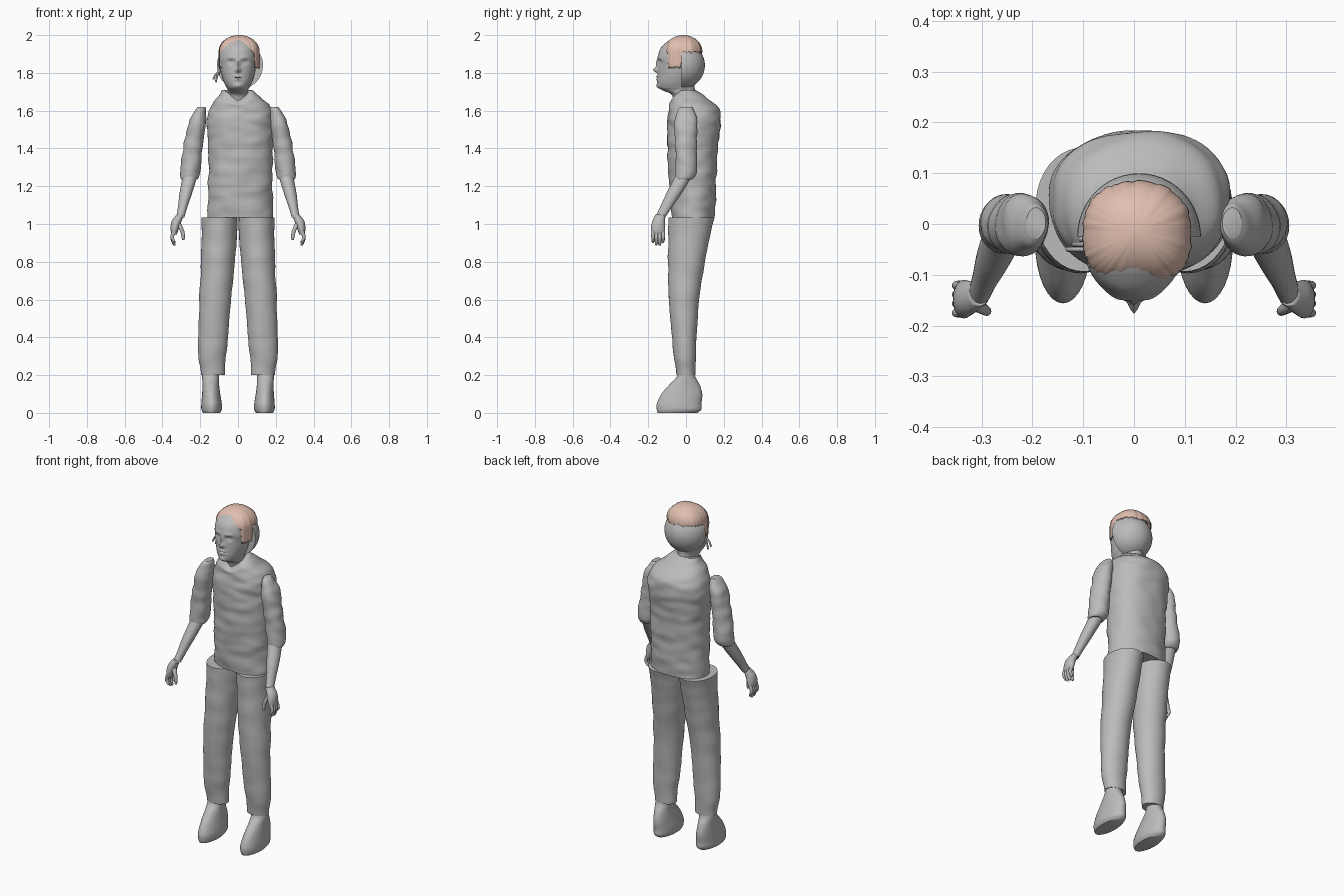
import bpy
import bmesh
import math
import random
from mathutils import Vector, noise

random.seed(4)
cube = bpy.data.objects.get("Cube")
if cube:
    bpy.data.objects.remove(cube, do_unlink=True)


def make_material(name, colour):
    mat = bpy.data.materials.new(name)
    mat.use_nodes = True
    mat.diffuse_color = colour
    mat.node_tree.nodes["Principled BSDF"].inputs["Base Color"].default_value = colour
    return mat


GREY = make_material("plain grey", (0.5, 0.5, 0.5, 1))
HAIR = make_material("pale hair", (0.75, 0.52, 0.43, 1))


def finish(name, bm, mat, angle=50):
    bmesh.ops.recalc_face_normals(bm, faces=bm.faces[:])
    mesh = bpy.data.meshes.new(name)
    bm.to_mesh(mesh)
    bm.free()
    mesh.materials.append(mat)
    obj = bpy.data.objects.new(name, mesh)
    bpy.context.collection.objects.link(obj)
    bpy.ops.object.select_all(action="DESELECT")
    obj.select_set(True)
    bpy.context.view_layer.objects.active = obj
    bpy.ops.object.shade_smooth_by_angle(angle=math.radians(angle))
    return obj


def skin(name, rows, mat, caps=True):
    """Join closed rows of points into one surface."""
    bm = bmesh.new()
    loops = [[bm.verts.new(p) for p in row] for row in rows]
    n = len(loops[0])
    for low, high in zip(loops, loops[1:]):
        for i in range(n):
            j = (i + 1) % n
            bm.faces.new((low[i], low[j], high[j], high[i]))
    if caps:
        bm.faces.new(loops[0])
        bm.faces.new(loops[-1])
    return finish(name, bm, mat)


def power(value, exponent):
    return math.copysign(abs(value) ** exponent, value)


def spline(a, b, c, d, t):
    return b + 0.5 * t * (c - a + t * (2 * a - 5 * b + 4 * c - d + t * (3 * (b - c) + d - a)))


def loft(name, keys, n=32, steps=5, square=2.0, shape=None, side=1):
    """Smooth body through level ovals given as (x, y, z, rx, ry)."""
    padded = [keys[0]] + list(keys) + [keys[-1]]
    ovals = []
    for k in range(len(keys) - 1):
        for s in range(steps):
            ovals.append([spline(*q, s / steps) for q in zip(*padded[k:k + 4])])
    ovals.append(keys[-1])
    rows = []
    for x, y, z, rx, ry in ovals:
        row = []
        for i in range(n):
            a = math.tau * i / n
            c, s = power(math.cos(a), 2 / square), power(math.sin(a), 2 / square)
            p = Vector((x + rx * c, y + ry * s, z))
            if shape:
                shape(p, Vector((c, s, 0)))
            p.x *= side
            row.append(p)
        rows.append(row)
    return skin(name, rows, GREY)


def folds(amount, across, along):
    def shape(p, out):
        p += out * amount * noise.noise(Vector((p.x * across, p.y * across, p.z * along)))
    return shape


# Shirt body with soft folds and a scooped collar
def shirt_shape(p, out):
    folds(0.008, 10, 24)(p, out)
    if p.y < 0 and p.z > 1.62:
        p.z -= 0.6 * (p.z - 1.62) * max(0, 1 - abs(p.x) / 0.075)


loft("shirt_body", [
    (0.013, 0.038, 1.035, 0.172, 0.112), (0.013, 0.036, 1.2, 0.17, 0.124),
    (0.013, 0.035, 1.4, 0.17, 0.134), (0.013, 0.043, 1.55, 0.18, 0.141),
    (0.013, 0.038, 1.62, 0.158, 0.127), (0.005, 0.013, 1.67, 0.115, 0.093),
    (-0.003, -0.005, 1.71, 0.08, 0.055)], n=72, steps=10, square=2.2, shape=shirt_shape)

# Head with neck; the face is pushed in and out around (x, z) spots
FACE = [  # x, z, push, width, height
    (0, 1.815, 0.026, 0.012, 0.012), (0, 1.845, 0.012, 0.009, 0.022),
    (0.036, 1.857, -0.013, 0.017, 0.011), (0.036, 1.855, 0.007, 0.009, 0.005),
    (0.036, 1.882, 0.005, 0.022, 0.007), (0, 1.78, 0.008, 0.02, 0.006),
    (0, 1.773, -0.006, 0.022, 0.003), (0, 1.766, 0.007, 0.017, 0.006),
    (0, 1.73, 0.007, 0.02, 0.012)]


def face_shape(p, out):
    if out.y < -0.2:
        p.y -= sum(push * math.exp(-((abs(p.x) - x) / w) ** 2 - ((p.z - z) / h) ** 2)
                   for x, z, push, w, h in FACE)


loft("head", [
    (0, -0.01, 1.6, 0.055, 0.05), (0, -0.015, 1.68, 0.056, 0.058),
    (0, -0.035, 1.705, 0.053, 0.083), (0, -0.05, 1.722, 0.06, 0.096),
    (0, -0.052, 1.75, 0.074, 0.1), (0, -0.046, 1.79, 0.087, 0.104),
    (0, -0.039, 1.84, 0.096, 0.109), (0, -0.04, 1.88, 0.099, 0.11),
    (0, -0.033, 1.93, 0.093, 0.102), (0, -0.02, 1.967, 0.072, 0.077),
    (0, -0.015, 1.985, 0.04, 0.045)], n=96, steps=8, shape=face_shape)

# Rounded back of the skull, cut flat in front
bm = bmesh.new()
bmesh.ops.create_uvsphere(bm, u_segments=48, v_segments=24, radius=1)
cut = bmesh.ops.bisect_plane(bm, geom=bm.verts[:] + bm.edges[:] + bm.faces[:], dist=0.001,
                             plane_co=(0, 0, 0), plane_no=(0, 1, 0), clear_inner=True)
bmesh.ops.holes_fill(bm, edges=[e for e in bm.edges if e.is_boundary], sides=0)
for v in bm.verts:
    v.co = Vector((0.01 + 0.122 * v.co.x, -0.025 + 0.125 * v.co.y, 1.84 + 0.125 * v.co.z))
finish("skull_back", bm, GREY)

# Hair cap: a ridged dome with sideburns hanging over the temples
COLUMNS = 96
ridge = [random.uniform(-0.002, 0.002) for _ in range(COLUMNS)]
fringe = [random.uniform(0, 0.012) for _ in range(COLUMNS)]


def hair_point(i, level, drop):
    a = math.tau * i / COLUMNS
    square = 2.8 if math.sin(a) < 0 else 2.2
    c, s = power(math.cos(a), 2 / square), power(math.sin(a), 2 / square)
    r = math.cos(level)
    y = -0.015 + (0.1 + ridge[i]) * s * r
    depth = fringe[i] + (0.08 if -0.095 < y < -0.022 else 0)
    return Vector((0.006 + (0.108 + ridge[i]) * c * r, y,
                   1.915 + 0.085 * math.sin(level) - depth * drop))


levels = [(math.radians(88 - 8 * k), 0) for k in range(12)]
levels += [(0, k / 5) for k in range(1, 6)]
hair_rows = [[hair_point(i, *lv) for i in range(COLUMNS)] for lv in levels]
hair = skin("hair_cap", hair_rows, HAIR, caps=False)
thick = hair.modifiers.new("thickness", "SOLIDIFY")
thick.thickness = 0.006
# Close the crown
bm = bmesh.new()
bm.from_mesh(hair.data)
bm.verts.ensure_lookup_table()
bm.faces.new(bm.verts[:COLUMNS])
bmesh.ops.recalc_face_normals(bm, faces=bm.faces[:])
bm.to_mesh(hair.data)
bm.free()

# Loose curls beside the jaw
for k, (reach, low) in enumerate([(0.13, 1.765), (0.118, 1.75), (0.105, 1.79)]):
    curve = bpy.data.curves.new("curl", "CURVE")
    curve.dimensions = "3D"
    curve.bevel_depth = 0.005
    path = curve.splines.new("NURBS")
    points = [(-0.088, 1.83), (-0.1, 1.8), (-reach + 0.01, 1.805), (-reach, low)]
    path.points.add(len(points) - 1)
    for point, (x, z) in zip(path.points, points):
        point.co = (x, -0.05 + 0.01 * k, z, 1)
    path.use_endpoint_u = True
    curve.materials.append(GREY)
    bpy.context.collection.objects.link(bpy.data.objects.new("loose_curl", curve))

# Limbs, once for each side
for side, label in ((1, "left"), (-1, "right")):
    loft(label + "_trouser_leg", [
        (0.133, 0, 0.2, 0.062, 0.05), (0.136, -0.005, 0.3, 0.072, 0.058),
        (0.132, -0.008, 0.4, 0.079, 0.066), (0.12, -0.01, 0.6, 0.084, 0.08),
        (0.106, 0.003, 0.8, 0.09, 0.098), (0.1, 0.018, 0.95, 0.094, 0.112),
        (0.098, 0.028, 1.035, 0.097, 0.122)],
        n=40, steps=7, shape=folds(0.004, 8, 14), side=side)

    loft(label + "_foot", [
        (0.14, -0.045, 0, 0.045, 0.105), (0.14, -0.037, 0.018, 0.054, 0.118),
        (0.14, -0.036, 0.05, 0.054, 0.118), (0.142, -0.022, 0.1, 0.048, 0.108),
        (0.144, -0.008, 0.15, 0.044, 0.08), (0.145, 0, 0.19, 0.045, 0.05),
        (0.143, 0, 0.23, 0.045, 0.042)], side=side)

    loft(label + "_sleeve", [
        (0.258, -0.008, 1.235, 0.042, 0.046), (0.257, -0.004, 1.255, 0.052, 0.054),
        (0.25, 0, 1.3, 0.055, 0.056), (0.236, 0, 1.42, 0.05, 0.058),
        (0.215, 0, 1.54, 0.046, 0.06), (0.2, 0, 1.6, 0.03, 0.045),
        (0.195, 0, 1.62, 0.018, 0.03)], steps=7, shape=folds(0.007, 14, 22), side=side)

    loft(label + "_forearm", [
        (0.305, -0.137, 1.035, 0.021, 0.027), (0.293, -0.105, 1.09, 0.025, 0.032),
        (0.277, -0.065, 1.16, 0.033, 0.04), (0.258, -0.02, 1.24, 0.038, 0.044),
        (0.255, 0, 1.29, 0.038, 0.042)], n=24, side=side)

    loft(label + "_palm", [
        (0.338, -0.148, 0.945, 0.014, 0.034), (0.335, -0.148, 0.975, 0.022, 0.038),
        (0.325, -0.145, 1.015, 0.026, 0.033), (0.305, -0.136, 1.05, 0.02, 0.026)],
        n=24, side=side)

    # Four fingers and an inward thumb
    for k, tip in enumerate((0.9, 0.887, 0.885, 0.9)):
        y = -0.175 + 0.018 * k
        loft(f"{label}_finger", [
            (0.336, y, tip, 0.004, 0.004), (0.34, y, tip + 0.01, 0.008, 0.008),
            (0.349, y, 0.93, 0.01, 0.009), (0.338, y, 0.965, 0.011, 0.01)],
            n=12, steps=3, side=side)
    loft(label + "_thumb", [
        (0.29, -0.172, 0.915, 0.005, 0.005), (0.29, -0.172, 0.93, 0.009, 0.009),
        (0.296, -0.168, 0.965, 0.011, 0.011), (0.318, -0.155, 1.005, 0.015, 0.015)],
        n=12, steps=3, side=side)
